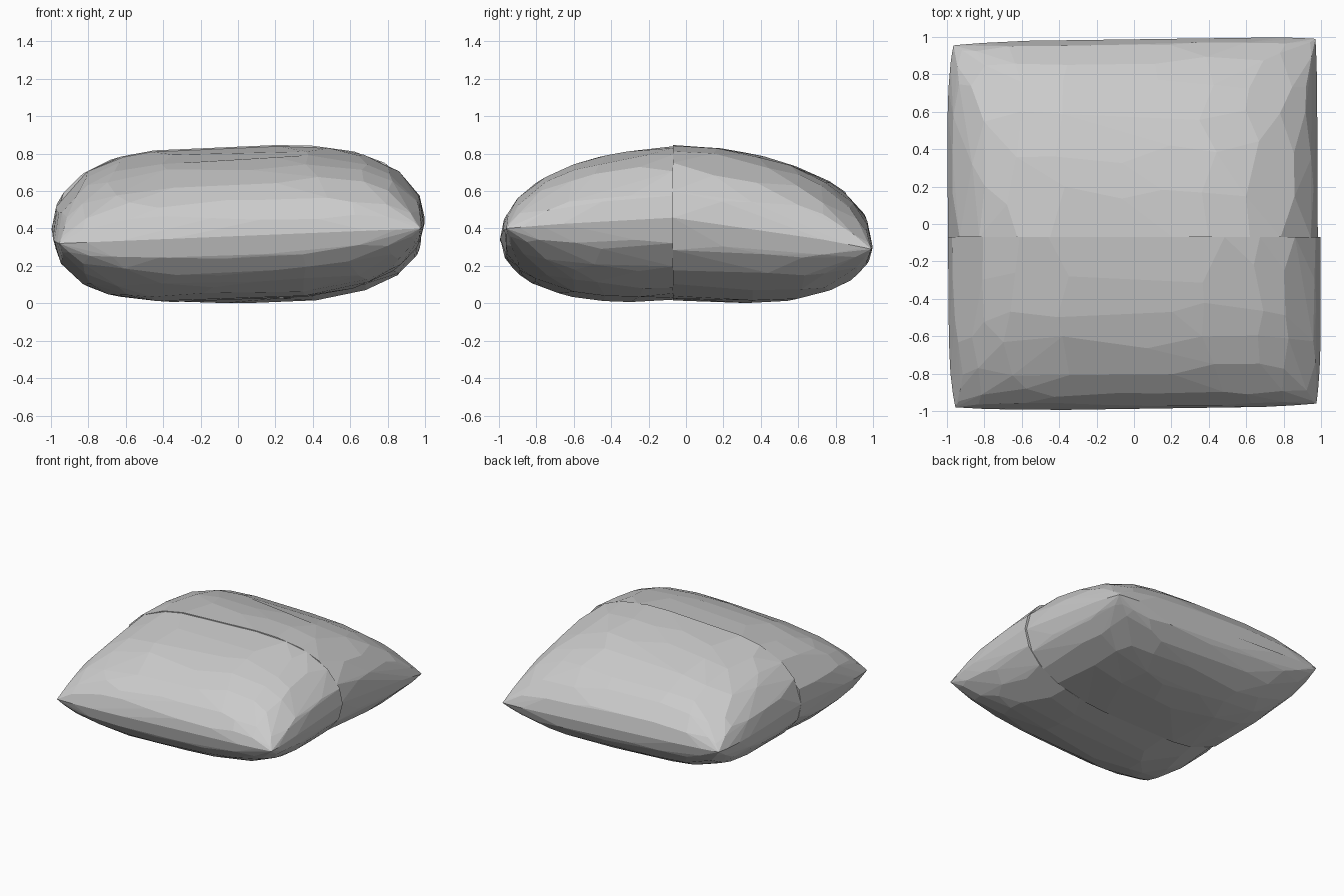
import bpy
import bmesh
import math
import random

cube = bpy.data.objects.get("Cube")
if cube:
    bpy.data.objects.remove(cube, do_unlink=True)

random.seed(4)

# Single cloth colour
cloth = bpy.data.materials.new("grey_cloth")
cloth.use_nodes = True
cloth.diffuse_color = (0.6, 0.6, 0.6, 1)
bsdf = cloth.node_tree.nodes["Principled BSDF"]
bsdf.inputs["Base Color"].default_value = cloth.diffuse_color
bsdf.inputs["Roughness"].default_value = 0.9

# Pointed corners of the cushion, front then back, left to right in x
CORNERS = ((-0.955, -0.98, 0.32), (0.975, -0.96, 0.40),
           (-0.965, 0.955, 0.39), (0.97, 0.99, 0.29))
SEAM = -0.07


def blend(axis, u, v):
    """Bilinear blend of the corners."""
    a, b, c, d = (p[axis] for p in CORNERS)
    s, t = (u + 1) / 2, (v + 1) / 2
    return (a * (1 - s) + b * s) * (1 - t) + (c * (1 - s) + d * s) * t


def cushion_point(u, v, side, thickness, right_bulge):
    """Point on the puffed surface; side is +1 for top, -1 for bottom."""
    bulge = right_bulge if u > 0 else 0.035
    x = blend(0, u, v) + bulge * u * (1 - v ** 6)
    y = blend(1, u, v) + 0.02 * v ** 3 * (1 - u ** 4)
    flatness = 3.3 if u > 0 else 3.7
    puff = math.sqrt(max(0, (1 - abs(u) ** flatness) * (1 - abs(v) ** 2.7)))
    crown = 0.085 * (1 - abs(v)) + 0.03 * u * (1 - v * v)
    z = blend(2, u, v) + crown + side * thickness * puff
    return x, y, z


def cushion_half(name, v_start, v_end, thickness, right_bulge):
    """Faceted convex shell for one half of the cushion."""
    bm = bmesh.new()
    rows, columns = 7, 11
    a_start, a_end = math.asin(v_start), math.asin(v_end)
    for i in range(rows + 1):
        angle = a_start + (a_end - a_start) * i / rows
        for j in range(columns + 1):
            across = (j / columns - 0.5) * math.pi
            for side in (-1, 1):
                a, b = angle, across
                # Uneven spacing gives the irregular facets
                if 0 < i < rows:
                    a += random.uniform(-0.06, 0.06)
                if 0 < j < columns:
                    b += random.uniform(-0.08, 0.08)
                u, v = math.sin(b), math.sin(a)
                co = cushion_point(u, v, side, thickness, right_bulge)
                if i == (rows if v_end == SEAM else 0):
                    co = (co[0], SEAM, co[2])
                bm.verts.new(co)
    bmesh.ops.remove_doubles(bm, verts=bm.verts, dist=0.002)
    hull = bmesh.ops.convex_hull(bm, input=bm.verts)
    loose = {g for g in hull["geom_interior"] + hull["geom_unused"]
             if isinstance(g, bmesh.types.BMVert)}
    bmesh.ops.delete(bm, geom=list(loose), context="VERTS")
    bmesh.ops.dissolve_limit(bm, angle_limit=math.radians(3),
                             verts=bm.verts, edges=bm.edges)
    bmesh.ops.recalc_face_normals(bm, faces=bm.faces)
    mesh = bpy.data.meshes.new(name)
    bm.to_mesh(mesh)
    bm.free()
    mesh.materials.append(cloth)
    obj = bpy.data.objects.new(name, mesh)
    bpy.context.collection.objects.link(obj)


# Two halves meeting along the crosswise seam
cushion_half("cushion_front", -1, SEAM, 0.405, 0.025)
cushion_half("cushion_back", SEAM, 1, 0.412, 0.01)
